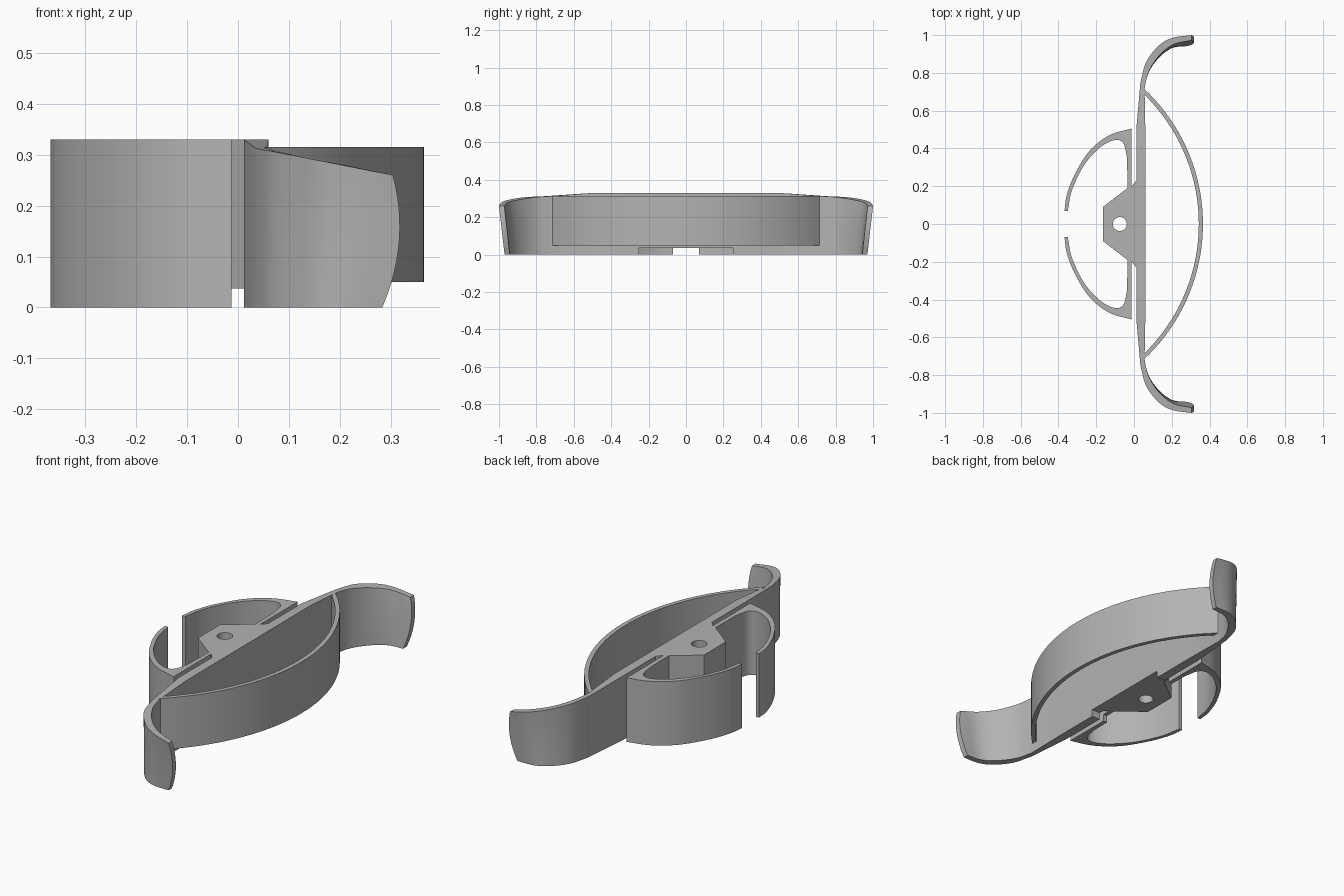
import bpy, bmesh, math
from mathutils import Vector

if "Cube" in bpy.data.objects:
    bpy.data.objects.remove(bpy.data.objects["Cube"], do_unlink=True)

TOP = 0.33
NOTCH = 0.037

grey = bpy.data.materials.new("plain grey")
grey.use_nodes = True
colour = (0.45, 0.45, 0.45, 1)
grey.diffuse_color = colour
grey.node_tree.nodes["Principled BSDF"].inputs["Base Color"].default_value = colour


def finish(bm, name):
    bmesh.ops.recalc_face_normals(bm, faces=bm.faces)
    mesh = bpy.data.meshes.new(name)
    bm.to_mesh(mesh)
    bm.free()
    mesh.materials.append(grey)
    obj = bpy.data.objects.new(name, mesh)
    bpy.context.collection.objects.link(obj)
    bpy.ops.object.select_all(action='DESELECT')
    obj.select_set(True)
    bpy.context.view_layer.objects.active = obj
    bpy.ops.object.shade_smooth_by_angle(angle=math.radians(30))
    return obj


def smooth(points, steps=6):
    """Catmull-Rom curve through the points."""
    p = [Vector(q) for q in points]
    p = [2 * p[0] - p[1]] + p + [2 * p[-1] - p[-2]]
    out = []
    for a, b, c, d in zip(p, p[1:], p[2:], p[3:]):
        for i in range(steps):
            t = i / steps
            out.append(0.5 * (2 * b + (c - a) * t + (2 * a - 5 * b + 4 * c - d) * t ** 2
                              + (3 * b - a - 3 * c + d) * t ** 3))
    return out + [p[-2]]


def prism(name, loops, z0, z1):
    """Extrude an outline, with optional hole outlines, from z0 to z1."""
    bm = bmesh.new()
    for loop in loops:
        verts = [bm.verts.new((q[0], q[1], z0)) for q in loop]
        for a, b in zip(verts, verts[1:] + verts[:1]):
            bm.edges.new((a, b))
    bmesh.ops.triangle_fill(bm, edges=bm.edges[:], use_beauty=True)
    new = bmesh.ops.extrude_face_region(bm, geom=bm.faces[:], use_keep_orig=True)["geom"]
    bmesh.ops.translate(bm, vec=(0, 0, z1 - z0),
                        verts=[v for v in new if isinstance(v, bmesh.types.BMVert)])
    return finish(bm, name)


# Central block with its screw hole, raised above the bottom notch
half = [(0.06, 0.25), (0.012, 0.25), (0.012, 0.23), (-0.013, 0.2),
        (-0.013, 0.25), (-0.035, 0.25), (-0.035, 0.19), (-0.165, 0.09)]
outline = half + [(x, -y) for x, y in reversed(half)]
hole = [(-0.075 + 0.037 * math.cos(a), 0.037 * math.sin(a))
        for a in (i * math.tau / 32 for i in range(32))]
prism("central_block", [outline, hole], NOTCH, TOP)

# Bow: a shallow arc spanning the wall
def arc(radius, n=40):
    cx = -0.614
    end = math.acos((0.052 - cx) / radius)
    return [(cx + radius * math.cos(a), radius * math.sin(a))
            for a in (end * (2 * i / n - 1) for i in range(n + 1))]

prism("front_bow", [arc(0.979) + arc(0.957)[::-1]], 0.05, 0.315)

# Hooked clips
hook_outer = smooth([(-0.013, 0.505), (-0.13, 0.47), (-0.235, 0.388),
                     (-0.315, 0.26), (-0.357, 0.15), (-0.368, 0.07)])
hook_inner = smooth([(-0.35, 0.07), (-0.328, 0.18), (-0.265, 0.31), (-0.18, 0.405),
                     (-0.1, 0.445), (-0.055, 0.425), (-0.037, 0.35)])
hook = [(-0.035, 0.25), (-0.013, 0.25)] + hook_outer + hook_inner
for side, sy in (("back", 1), ("front", -1)):
    prism(side + "_clip", [[(q[0], sy * q[1]) for q in hook]], 0, TOP)

# Wall ends that sweep into curled arms with a tilted, rounded tip
straight = [((0.012, 0.25), (0.06, 0.25)), ((0.012, 0.5), (0.06, 0.5))]
curl_outer = smooth([(0.034, 0.75), (0.066, 0.86), (0.135, 0.945), (0.21, 0.985), (0.318, 1.0)])
curl_inner = smooth([(0.056, 0.72), (0.078, 0.805), (0.135, 0.89), (0.215, 0.95), (0.317, 0.972)])
stations = straight + list(zip(curl_outer, curl_inner))
LEVELS = 12


def arm_point(q, ref, k, sy):
    along = max(0, min(1, (ref[0] - 0.034) / 0.284))
    drop = 0.017 * max(0, min(1, (ref[1] - 0.5) / 0.25))
    z = (TOP - drop - 0.053 * along) * k / LEVELS
    x = q[0] - 1.35 * (z - 0.16) ** 2 * along ** 2
    y = q[1] - 0.03 * along * (1 - k / LEVELS)
    return (x, sy * y, z)


for side, sy in (("back", 1), ("front", -1)):
    bm = bmesh.new()
    rings = []
    for o, i in stations:
        ring = [arm_point(o, o, k, sy) for k in range(LEVELS + 1)]
        ring += [arm_point(i, o, k, sy) for k in range(LEVELS, -1, -1)]
        rings.append([bm.verts.new(c) for c in ring])
    for r, s in zip(rings, rings[1:]):
        for j in range(len(r)):
            n = (j + 1) % len(r)
            bm.faces.new((r[j], r[n], s[n], s[j]))
    # Cap the ends with strips between the two skins
    for r in (rings[0], rings[-1]):
        for k in range(LEVELS):
            bm.faces.new((r[k], r[k + 1], r[-k - 2], r[-k - 1]))
    finish(bm, side + "_arm")
